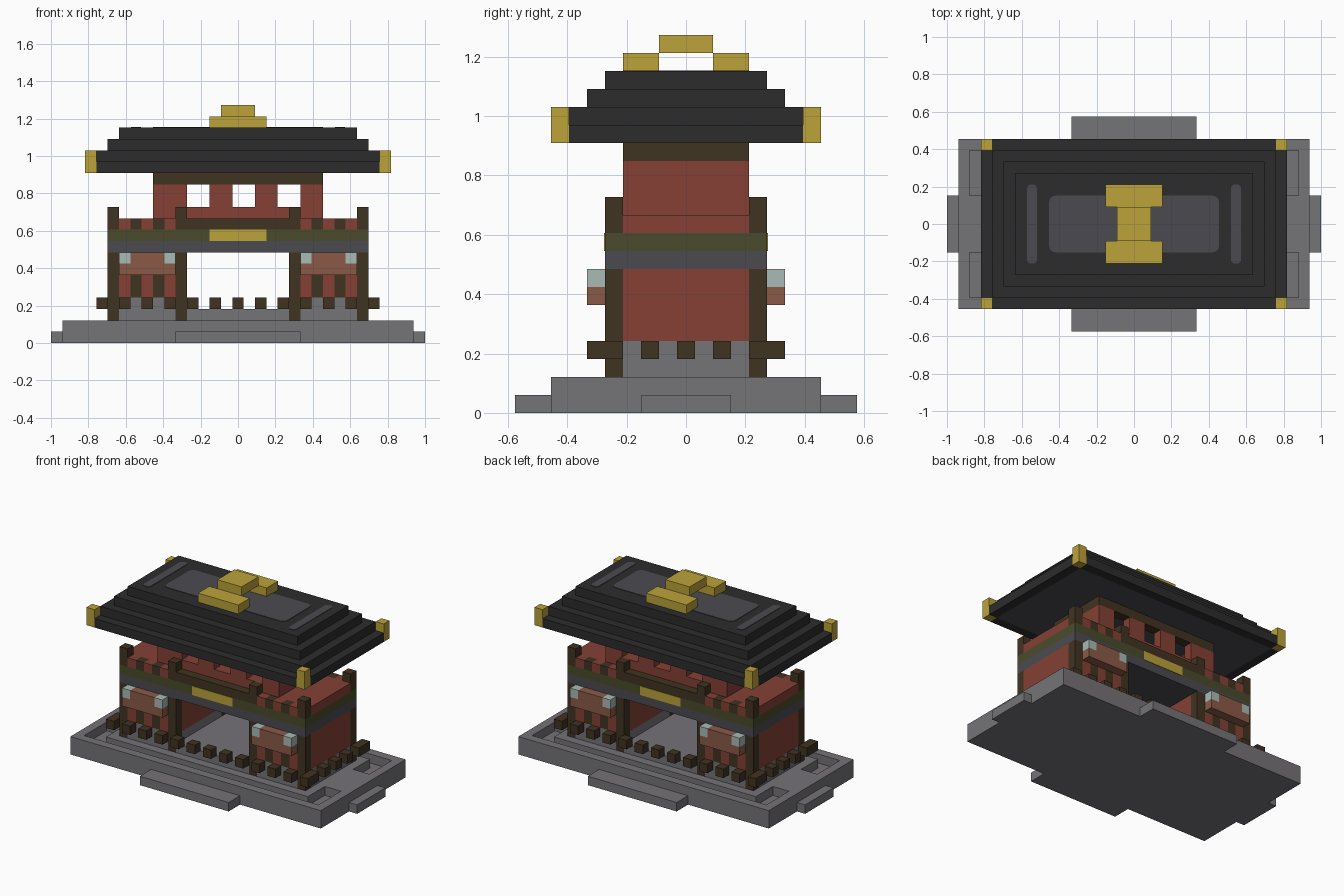
import bpy, bmesh, math

cube = bpy.data.objects.get("Cube")
if cube:
    bpy.data.objects.remove(cube, do_unlink=True)

U = 2 / 33  # one block


def linear(c):
    return c / 12.92 if c <= 0.04045 else ((c + 0.055) / 1.055) ** 2.4


def material(name, code):
    rgb = [linear(int(code[i:i + 2], 16) / 255) for i in (0, 2, 4)]
    m = bpy.data.materials.new(name)
    m.use_nodes = True
    m.diffuse_color = (*rgb, 1)
    m.node_tree.nodes["Principled BSDF"].inputs["Base Color"].default_value = (*rgb, 1)
    return m


stone = material("grey stone", "757377")
wood = material("dark wood", "403321")
red = material("red wall", "854035")
slate = material("slate", "4b4a50")
green = material("moss green", "4a4b2c")
tile = material("black tile", "2c2c2c")
gold = material("gold", "bca23a")
clay = material("terracotta awning", "8b5a48")
pale = material("pale lantern", "aabbb5")


def blocks(name, mat, boxes):
    """One object from boxes given as x, y and z ranges in blocks."""
    bm = bmesh.new()
    for xs, ys, zs in boxes:
        v = [bm.verts.new((x * U, y * U, z * U)) for z in zs for y in ys for x in xs]
        for f in ((0, 2, 3, 1), (4, 5, 7, 6), (0, 1, 5, 4), (2, 6, 7, 3), (0, 4, 6, 2), (1, 3, 7, 5)):
            bm.faces.new([v[i] for i in f])
    bmesh.ops.recalc_face_normals(bm, faces=bm.faces)
    me = bpy.data.meshes.new(name)
    bm.to_mesh(me)
    bm.free()
    me.materials.append(mat)
    ob = bpy.data.objects.new(name, me)
    bpy.context.collection.objects.link(ob)
    return ob


def sym(w):
    return (-w, w)


def flip(r, s):
    return tuple(sorted((r[0] * s, r[1] * s)))


def mirror_x(boxes):
    return [(flip(x, s), y, z) for x, y, z in boxes for s in (-1, 1)]


def mirror_y(boxes):
    return [(x, flip(y, s), z) for x, y, z in boxes for s in (-1, 1)]


def four(boxes):
    return mirror_x(mirror_y(boxes))


def cell(c):
    return (c - 0.5, c + 0.5)


def ring(w, d, t, zs):
    """Hollow rectangle of outer half sizes w, d and thickness t."""
    return mirror_y([(sym(w), (d - t, d), zs)]) + mirror_x([((w - t, w), sym(d - t), zs)])


# Stone base with a sunken channel, steps and side paths
blocks("base_slab", stone, [(sym(15.5), sym(7.5), (0, 1))])
blocks("base_rim", stone, ring(15.5, 7.5, 1, (1, 2)))
blocks("base_platform", stone, [(sym(12.5), sym(5.5), (1, 2))])
blocks("side_paths", stone, mirror_x([((12.5, 14.5), sym(2.5), (1, 2))]))
blocks("front_back_steps", stone, mirror_y([(sym(5.5), (7.5, 9.5), (0, 1))]))
blocks("side_steps", stone, mirror_x([((15.5, 16.5), sym(2.5), (0, 1))]))

# Fence blocks around the building
fence = mirror_y([(cell(x), cell(5), (3, 4)) for x in range(-12, 13, 2)])
fence += mirror_x([(cell(12), cell(y), (3, 4)) for y in range(-4, 5, 2)])
blocks("fence_blocks", wood, fence)

# Gate floor, wall plinths and side rooms
blocks("gate_floor", stone, [(sym(4.5), sym(3.5), (2, 3))])
blocks("gate_sills", stone, mirror_y([(sym(4.5), (3.5, 4.5), (2, 3))]))
blocks("room_plinths", stone, mirror_x([((4.5, 11.5), sym(3.5), (2, 4))]))
blocks("front_plinths", stone, four([((5.5, 10.5), (3.5, 4.5), (2, 4))]))
blocks("room_walls", red, mirror_x([((4.5, 11.5), sym(3.5), (4, 8))]))

# Striped front walls and parapets
for name, zs in (("front_wall", (4, 8)), ("parapet", (10, 11))):
    blocks(name + "_panels", red, four([(cell(x), (3.5, 4.5), zs) for x in (6, 8, 10)]))
    blocks(name + "_slats", wood, four([(cell(x), (3.5, 4.5), zs) for x in (7, 9)]))

# Posts, interrupted by the belt
blocks("posts", wood, four([(cell(x), cell(4), zs) for x in (5, 11) for zs in ((2, 8), (10, 12))]))

# Belt with a plaque on each long side
blocks("slate_belt", slate, [(sym(11.5), sym(4.5), (8, 9))])
blocks("green_belt", green, [(sym(11.5), sym(4.5), (9, 10))])
blocks("plaques", gold, mirror_y([(sym(2.5), (4.4, 4.55), (9, 10))]))
blocks("middle_deck", red, [(sym(11.5), sym(3.5), (10, 11))])
blocks("deck_beams", wood, mirror_y([(sym(4.5), (3.5, 4.5), (10, 11))]))

# Awnings with lantern corners
awning = [((5.5, 10.5), (4.5, 5.5), (6, 7)), ((6.5, 9.5), (4.5, 5.5), (7, 8))]
blocks("awnings", clay, four(awning))
blocks("lanterns", pale, four([(cell(x), (4.5, 5.5), (7, 8)) for x in (6, 10)]))

# Upper storey: sill, side walls and piers between open windows
blocks("upper_sill", red, [(sym(7.5), sym(3.5), (11, 12))])
blocks("upper_side_walls", red, mirror_x([((6.5, 7.5), sym(3.5), (12, 14))]))
piers = [(-6.5, -4.5), (-2.5, -0.5), (1.5, 3.5), (5.5, 6.5)]
blocks("upper_piers", red, mirror_y([(xs, (2.5, 3.5), (12, 14)) for xs in piers]))
blocks("upper_beam", wood, ring(7.5, 3.5, 1, (14, 15)))

# Stepped roof
blocks("roof_soffit", slate, [(sym(12.5), sym(6.5), (15, 16))])
eaves = mirror_y([(sym(12.5), (6.5, 7.5), (15, 16))]) + mirror_x([((12.5, 13.5), sym(6.5), (15, 16))])
blocks("roof_eaves", tile, eaves)
blocks("roof_tiers", tile, [(sym(13.5 - i), sym(7.5 - i), (15 + i, 16 + i)) for i in (1, 2, 3)])
blocks("roof_corners", gold, four([(cell(13), cell(7), (15, 17))]))


# Rounded inlays on the roof top
def inlay(name, x, w, d, r):
    bm = bmesh.new()
    verts = []
    for k, (sx, sy) in enumerate(((1, 1), (-1, 1), (-1, -1), (1, -1))):
        for j in range(5):
            a = (k + j / 4) * math.pi / 2
            px = x + sx * (w - r) + r * math.cos(a)
            py = sy * (d - r) + r * math.sin(a)
            verts.append(bm.verts.new((px * U, py * U, 19 * U)))
    face = bm.faces.new(verts)
    top = bmesh.ops.extrude_face_region(bm, geom=[face])["geom"]
    moved = [g for g in top if isinstance(g, bmesh.types.BMVert)]
    bmesh.ops.translate(bm, verts=moved, vec=(0, 0, 0.003))
    bmesh.ops.recalc_face_normals(bm, faces=bm.faces)
    me = bpy.data.meshes.new(name)
    bm.to_mesh(me)
    bm.free()
    me.materials.append(slate)
    bpy.context.collection.objects.link(bpy.data.objects.new(name, me))


inlay("roof_inlay", 0, 7.5, 2.5, 0.6)
inlay("left_roof_strip", 9, 0.45, 3.5, 0.4)
inlay("right_roof_strip", -9, 0.45, 3.5, 0.4)

# Gold ridge ornament
blocks("ridge_feet", gold, mirror_y([(sym(2.5), (1.5, 3.5), (19, 20))]))
blocks("ridge_cap", gold, [(sym(1.5), sym(1.5), (20, 21))])
